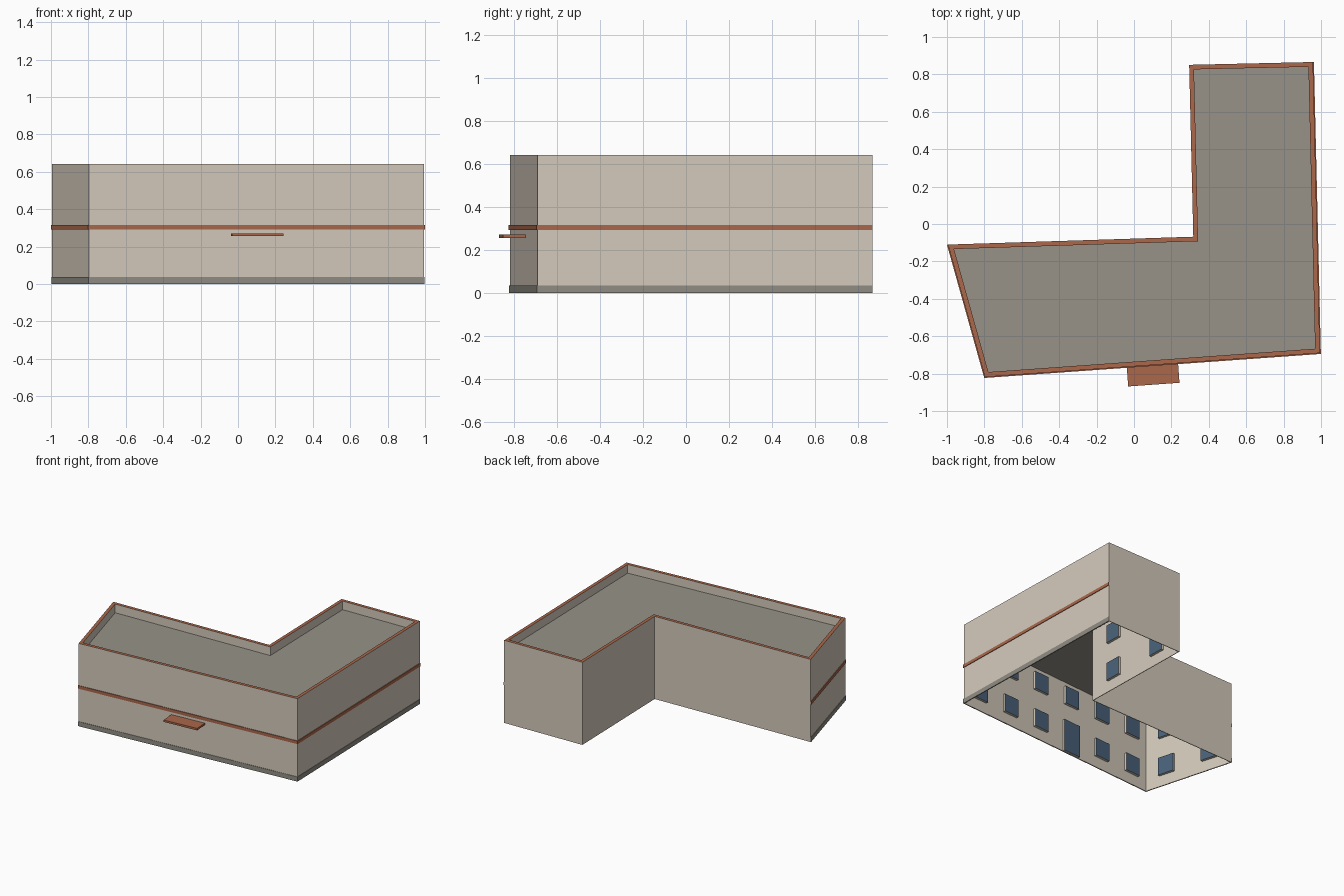
import bpy, bmesh, math
from mathutils import Vector

if "Cube" in bpy.data.objects:
    bpy.data.objects.remove(bpy.data.objects["Cube"])


def material(name, rgb):
    m = bpy.data.materials.new(name)
    m.diffuse_color = (*rgb, 1)
    m.use_nodes = True
    m.node_tree.nodes["Principled BSDF"].inputs["Base Color"].default_value = m.diffuse_color
    return m


PLASTER = material("warm plaster", (0.66, 0.59, 0.50))
ROOF = material("roof grey", (0.31, 0.29, 0.25))
PLINTH = material("plinth grey", (0.28, 0.265, 0.23))
BRICK = material("terracotta", (0.40, 0.135, 0.07))
GLASS = material("blue glass", (0.07, 0.125, 0.20))

# L-shaped footprint, counter-clockwise from the front left corner
PLAN = [Vector(p) for p in ((-0.797, -0.818), (0.994, -0.69), (0.957, 0.866),
                            (0.295, 0.851), (0.317, -0.068), (-0.995, -0.11))]
TOP, ROOF_Z = 0.642, 0.575


def inward(a, b):
    d = (b - a).normalized()
    return Vector((-d.y, d.x))


def offset(pts, dist, closed=True):
    """Shift a path to its left with mitred corners."""
    out, n = [], len(pts)
    for i, p in enumerate(pts):
        n0 = inward(pts[i - 1], p) if closed or i > 0 else None
        n1 = inward(p, pts[(i + 1) % n]) if closed or i < n - 1 else None
        n0, n1 = n0 or n1, n1 or n0
        out.append(p + (n0 + n1) * dist / (1 + n0.dot(n1)))
    return out


def make(name, bm, mats, rule=None):
    bmesh.ops.recalc_face_normals(bm, faces=bm.faces)
    if rule:
        for f in bm.faces:
            f.material_index = rule(f)
    me = bpy.data.meshes.new(name)
    bm.to_mesh(me)
    bm.free()
    for m in mats:
        me.materials.append(m)
    ob = bpy.data.objects.new(name, me)
    bpy.context.collection.objects.link(ob)
    return ob


def strip(name, path, d0, d1, z0, z1, mats, closed=True, rule=None):
    """Wall-like solid between two offsets of a path."""
    bm = bmesh.new()
    a, b = offset(path, d0, closed), offset(path, d1, closed)
    rows = [[bm.verts.new((p.x, p.y, z)) for p, z in
             ((o, z0), (i, z0), (i, z1), (o, z1))] for o, i in zip(a, b)]
    n = len(rows)
    for k in range(n if closed else n - 1):
        r, s = rows[k], rows[(k + 1) % n]
        for j in range(4):
            bm.faces.new((r[j], r[(j + 1) % 4], s[(j + 1) % 4], s[j]))
    if not closed:
        bm.faces.new(rows[0])
        bm.faces.new(rows[-1])
    return make(name, bm, mats, rule)


def wall_box(name, a, b, t, width, d0, d1, z0, z1, mats, rule=None):
    """Box aligned to wall a-b, centred at fraction t, between inward depths d0 and d1."""
    u, n, c = (b - a).normalized(), inward(a, b), a.lerp(b, t)
    bm = bmesh.new()
    bmesh.ops.create_cube(bm, size=1)
    for v in bm.verts:
        p = c + u * v.co.x * width + n * (d0 + (v.co.y + 0.5) * (d1 - d0))
        v.co = (p.x, p.y, z0 + (v.co.z + 0.5) * (z1 - z0))
    return make(name, bm, mats, rule)


def top_rule(f):
    return 1 if f.normal.z > 0.5 else 0


# Outer walls and parapet lining, with terracotta coping on top
strip("walls", PLAN, 0, 0.005, 0, TOP, [PLASTER, BRICK], rule=top_rule)
strip("parapet", PLAN, 0.005, 0.025, ROOF_Z, TOP, [PLASTER, BRICK], rule=top_rule)

# Flat roof slab
bm = bmesh.new()
edge = offset(PLAN, 0.004)
face = bm.faces.new([bm.verts.new((p.x, p.y, ROOF_Z)) for p in edge])
ext = bmesh.ops.extrude_face_region(bm, geom=[face])
for v in ext["geom"]:
    if isinstance(v, bmesh.types.BMVert):
        v.co.z -= 0.006
make("flat_roof", bm, [ROOF])

# Plinth and floor band on the three street sides
STREET = [PLAN[5], PLAN[0], PLAN[1], PLAN[2]]
strip("plinth", STREET, 0.001, -0.003, 0, 0.036, [PLINTH], closed=False)
strip("floor_band", STREET, 0.001, -0.005, 0.292, 0.316, [BRICK], closed=False)

# Entrance canopy
wall_box("entrance_canopy", PLAN[0], PLAN[1], 0.5, 0.275, 0.0, -0.105,
         0.256, 0.271, [BRICK])

# Windows on the inner wall faces, plus the front door
BAYS = (6, 5, 2, 2, 3, 2)
for i, bays in enumerate(BAYS):
    a, b = PLAN[i], PLAN[(i + 1) % 6]
    nrm = inward(a, b).to_3d()

    def glass_rule(f, nrm=nrm):
        return 1 if f.normal.dot(nrm) > 0.9 else 0

    for k in range(bays):
        t = (k + 0.5) / bays
        for floor in range(2):
            z = 0.305 * floor
            if i == 0 and k == 2 and floor == 0:
                wall_box("front_door", a, b, t, 0.15, 0.004, 0.022,
                         0.002, 0.255, [PLASTER, GLASS], glass_rule)
            else:
                wall_box("window", a, b, t, 0.13, 0.004, 0.024,
                         z + 0.085, z + 0.225, [PLASTER, GLASS], glass_rule)
